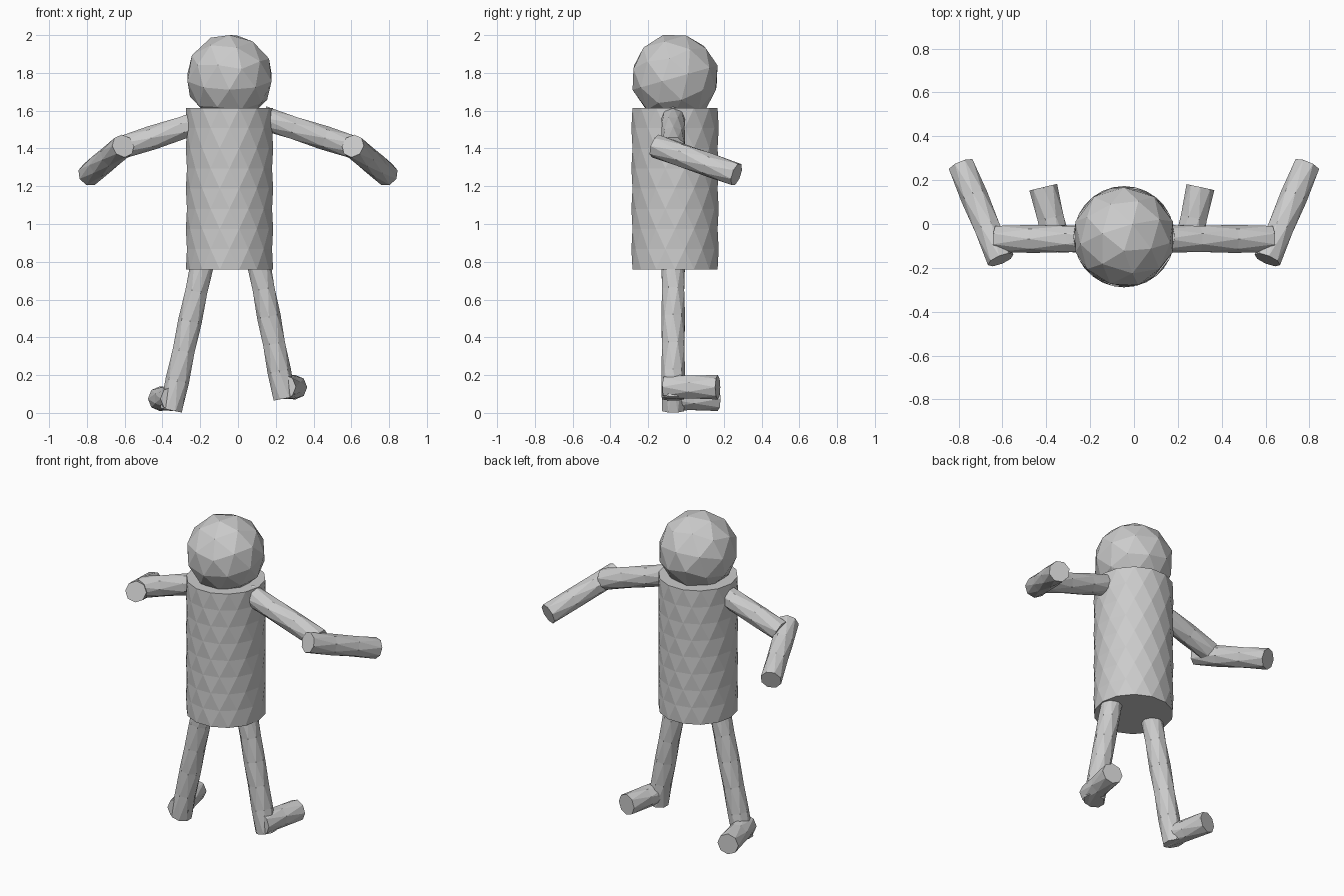
import bpy, bmesh, math
from mathutils import Vector, Matrix

if "Cube" in bpy.data.objects:
    bpy.data.objects.remove(bpy.data.objects["Cube"])


def finish(name, bm):
    bmesh.ops.recalc_face_normals(bm, faces=bm.faces[:])
    mesh = bpy.data.meshes.new(name)
    bm.to_mesh(mesh)
    bm.free()
    obj = bpy.data.objects.new(name, mesh)
    bpy.context.collection.objects.link(obj)
    return obj


def tube(name, start, end, radius, sides, rows):
    """Capped tube between two points, faceted with staggered triangles."""
    start, end = Vector(start), Vector(end)
    turn = (end - start).to_track_quat('Z', 'Y')
    bm = bmesh.new()
    rings = []
    for row in range(rows + 1):
        centre = start.lerp(end, row / rows)
        ring = []
        for i in range(sides):
            a = 2 * math.pi * (i + 0.5 * (row % 2)) / sides
            offset = Vector((radius * math.cos(a), radius * math.sin(a), 0))
            ring.append(bm.verts.new(centre + turn @ offset))
        rings.append(ring)
    for row in range(rows):
        low, high = rings[row], rings[row + 1]
        shift = row % 2
        for i in range(sides):
            j = (i + 1) % sides
            if shift:
                bm.faces.new((low[i], high[j], high[i]))
                bm.faces.new((low[i], low[j], high[j]))
            else:
                bm.faces.new((low[i], low[j], high[i]))
                bm.faces.new((low[j], high[j], high[i]))
    bm.faces.new(rings[0])
    bm.faces.new(rings[-1])
    return finish(name, bm)


BODY_X, BODY_Y = -0.045, -0.058
LIMB_Y = -0.068

# Torso
tube("torso", (BODY_X, BODY_Y, 0.76), (BODY_X, BODY_Y, 1.615), 0.231, 14, 8)

# Head, tilted so an edge lies on top
bm = bmesh.new()
bmesh.ops.create_icosphere(
    bm, subdivisions=2, radius=0.234,
    matrix=Matrix.Translation((BODY_X, BODY_Y, 1.775)) @ Matrix.Rotation(math.radians(16), 4, 'X'))
finish("head", bm)

# Arms: mirrored upper arms and forearms
for side, s in (("left", -1), ("right", 1)):
    tube(f"{side}_upper_arm", (s * 0.13, LIMB_Y, 1.562), (s * 0.625, LIMB_Y, 1.402), 0.064, 8, 3)
    tube(f"{side}_forearm", (s * 0.608, -0.163, 1.413), (s * 0.788, 0.267, 1.262), 0.063, 8, 3)

# Legs and feet: the left leg reaches the ground, the right one is lifted
tube("left_leg", (-0.187, LIMB_Y, 0.80), (-0.355, LIMB_Y, 0.014), 0.063, 8, 5)
tube("right_leg", (0.108, LIMB_Y, 0.80), (0.246, LIMB_Y, 0.076), 0.063, 8, 5)
tube("left_foot", (-0.347, -0.112, 0.075), (-0.414, 0.168, 0.075), 0.065, 8, 2)
tube("right_foot", (0.243, -0.112, 0.138), (0.303, 0.168, 0.136), 0.065, 8, 2)
